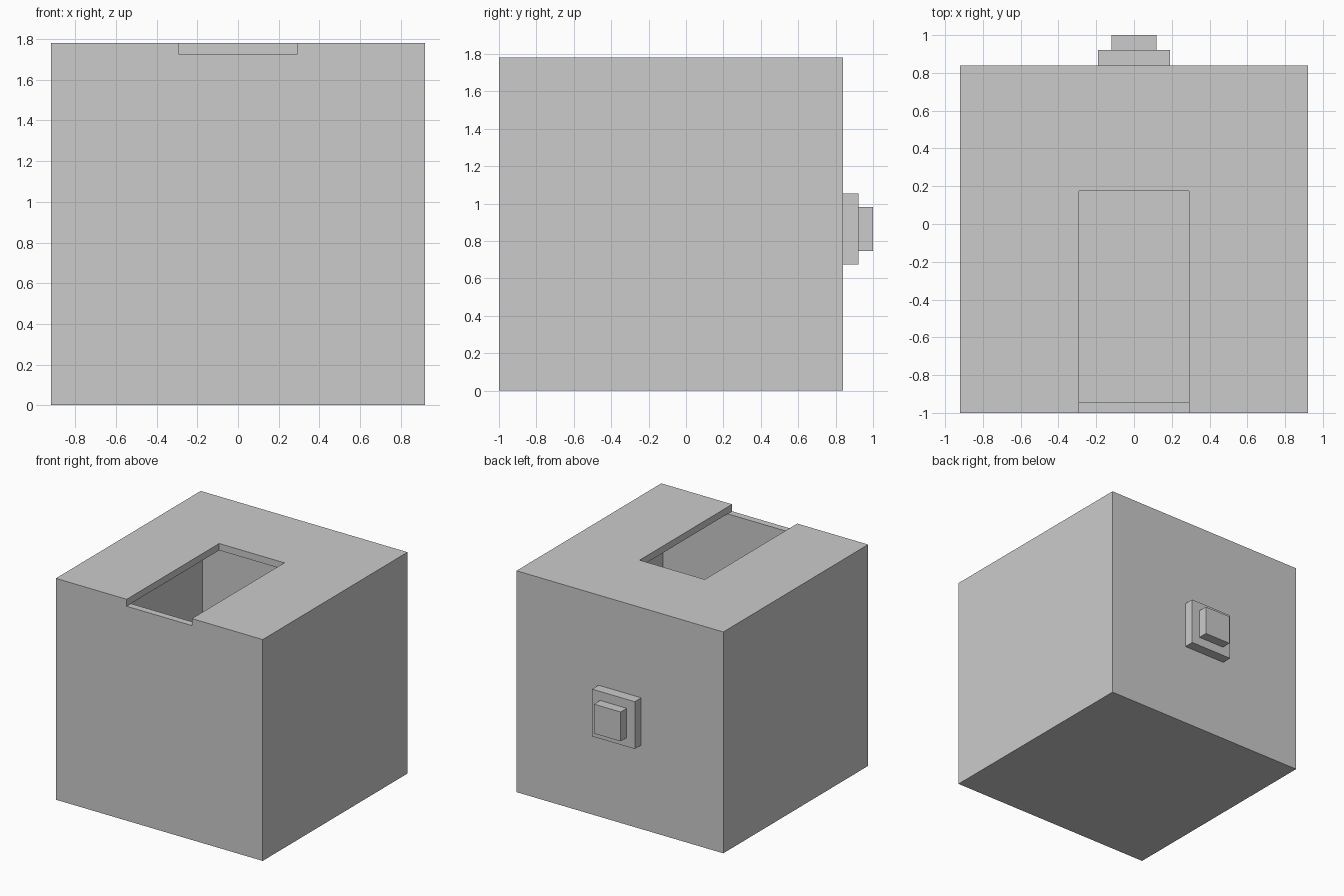
import bpy

if "Cube" in bpy.data.objects:
    bpy.data.objects.remove(bpy.data.objects["Cube"])


def box(name, x, y, z):
    """Axis-aligned box from (min, max) ranges."""
    bpy.ops.mesh.primitive_cube_add(size=1)
    ob = bpy.context.object
    ob.name = ob.data.name = name
    for v in ob.data.vertices:
        v.co = [r[0] if c < 0 else r[1] for c, r in zip(v.co, (x, y, z))]
    return ob


def cut(target, cutter):
    """Subtract the cutter, bake the result and drop the cutter."""
    mod = target.modifiers.new("cut", 'BOOLEAN')
    mod.operation = 'DIFFERENCE'
    mod.solver = 'EXACT'
    mod.object = cutter
    cutter.hide_render = True
    dg = bpy.context.evaluated_depsgraph_get()
    mesh = bpy.data.meshes.new_from_object(target.evaluated_get(dg))
    target.modifiers.clear()
    target.data = mesh
    bpy.data.objects.remove(cutter)


W, FRONT, BACK, H, T = 0.92, -1.0, 0.84, 1.78, 0.055

# Hollow box body with even wall thickness
body = box("box_body", (-W, W), (FRONT, BACK), (0, H))
cut(body, box("cavity_cutter", (-W + T, W - T), (FRONT + T, BACK - T), (T, H - T)))

# Slot through the lid, running out over the front wall
cut(body, box("slot_cutter", (-0.29, 0.29), (FRONT - 0.2, 0.175), (H - T - 0.001, H + 0.2)))

# Stepped square knob on the back
KZ = 0.865
for name, r, y0, y1 in (("knob_base", 0.19, BACK, 0.922),
                        ("knob_tip", 0.118, 0.922, 1.0)):
    box(name, (-r, r), (y0, y1), (KZ - r, KZ + r))
